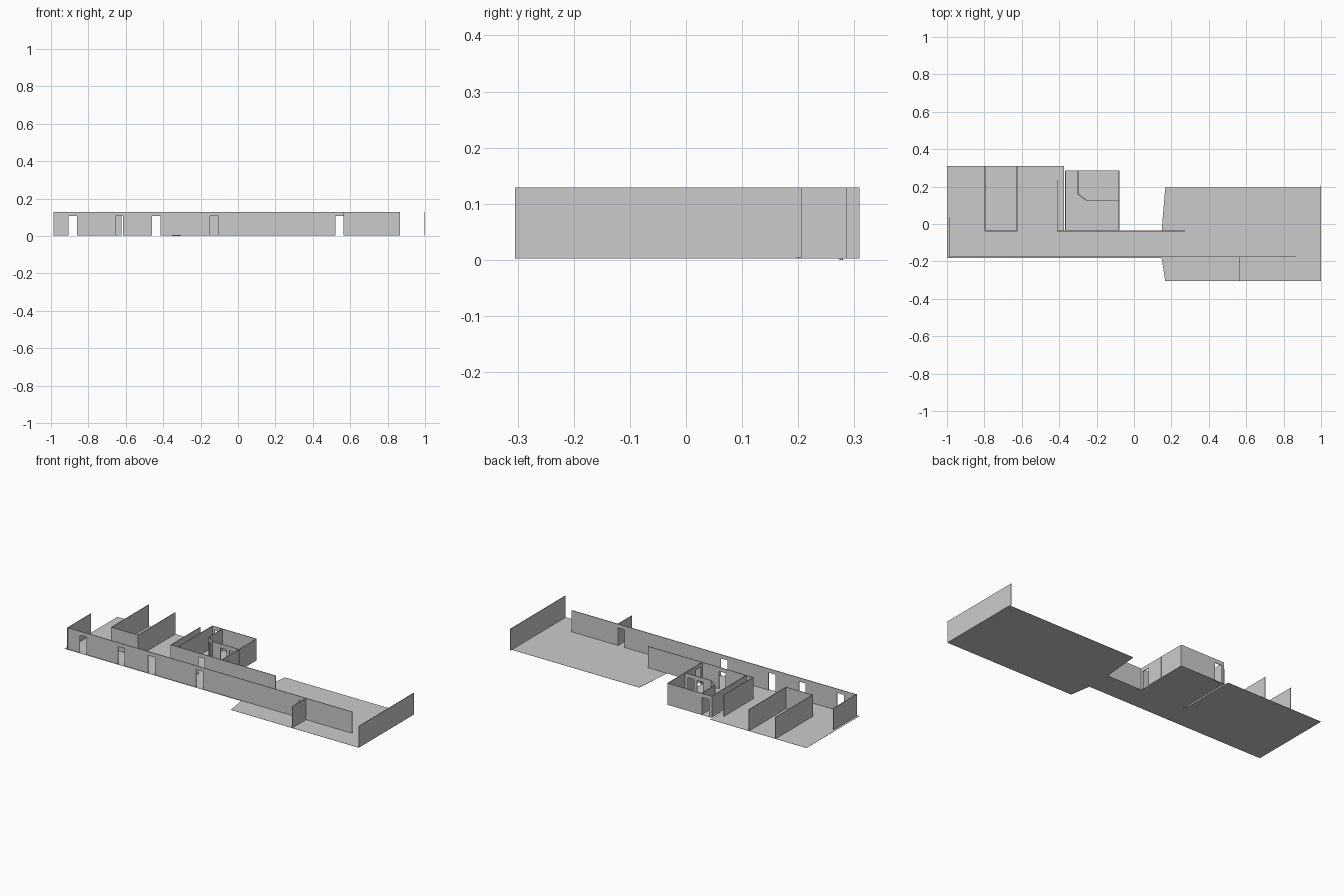
import bpy, bmesh
from mathutils import Vector

if "Cube" in bpy.data.objects:
    bpy.data.objects.remove(bpy.data.objects["Cube"])

BASE, TOP, DOOR_TOP, THICK = 0.003, 0.129, 0.106, 0.004


def make_object(name, bm):
    bmesh.ops.recalc_face_normals(bm, faces=bm.faces)
    mesh = bpy.data.meshes.new(name)
    bm.to_mesh(mesh)
    bm.free()
    obj = bpy.data.objects.new(name, mesh)
    bpy.context.collection.objects.link(obj)
    return obj


def slab(name, outline, z0, z1):
    """Flat outline extruded upwards."""
    bm = bmesh.new()
    face = bm.faces.new([bm.verts.new((x, y, z0)) for x, y in outline])
    ext = bmesh.ops.extrude_face_region(bm, geom=[face])
    for v in ext["geom"]:
        if isinstance(v, bmesh.types.BMVert):
            v.co.z = z1
    return make_object(name, bm)


def wall(name, a, b, doors=()):
    """Thin wall from a to b; doors are (start, end) distances along it."""
    a, b = Vector((*a, 0)), Vector((*b, 0))
    length = (b - a).length
    along = (b - a).normalized()
    side = Vector((-along.y, along.x, 0)) * THICK / 2
    # Side profile with door notches cut up from the base
    profile = [(0, BASE)]
    for s, e in doors:
        profile += [(s, BASE), (s, DOOR_TOP), (e, DOOR_TOP), (e, BASE)]
    profile += [(length, BASE), (length, TOP), (0, TOP)]
    bm = bmesh.new()
    face = bm.faces.new([bm.verts.new(a + along * d - side + Vector((0, 0, z)))
                         for d, z in profile])
    ext = bmesh.ops.extrude_face_region(bm, geom=[face])
    verts = [g for g in ext["geom"] if isinstance(g, bmesh.types.BMVert)]
    bmesh.ops.translate(bm, verts=verts, vec=side * 2)
    return make_object(name, bm)


# Floor: west rooms, corridor, small rooms and the east hall in one outline
floor = [(-1, -0.182), (0.148, -0.182), (0.167, -0.305), (0.998, -0.305),
         (0.998, 0.195), (0.167, 0.195), (0.148, -0.036), (-0.08, -0.036),
         (-0.08, 0.287), (-0.364, 0.287), (-0.364, -0.036), (-0.374, -0.036),
         (-0.374, 0.309), (-1, 0.309)]
slab("floor", floor, 0.0022, BASE)

# Threshold below the back door
slab("threshold", [(-0.352, 0.274), (-0.304, 0.274), (-0.304, 0.28), (-0.352, 0.28)],
     0.0, BASE)

# Corridor walls
x0 = -0.985
front_doors = [(-0.905, -0.86), (-0.655, -0.615), (-0.46, -0.415),
               (-0.15, -0.105), (0.52, 0.563)]
wall("corridor_front_wall", (x0, -0.175), (0.865, -0.175),
     [(s - x0, e - x0) for s, e in front_doors])
wall("corridor_back_wall_west", (-0.797, -0.037), (-0.623, -0.037))
wall("corridor_back_wall_east", (-0.411, -0.037), (0.272, -0.037), [(0.18, 0.222)])

# Cross walls
for name, x, y0, y1 in [("west_end_wall", -0.985, -0.18, 0.038),
                        ("west_room_wall", -0.797, -0.037, 0.309),
                        ("middle_room_wall", -0.625, -0.037, 0.309),
                        ("niche_wall", -0.41, -0.037, 0.235),
                        ("front_hall_partition", 0.565, -0.303, -0.175),
                        ("east_end_wall", 0.998, -0.305, 0.206)]:
    wall(name, (x, y0), (x, y1))

# Small room block
wall("block_west_wall", (-0.366, -0.037), (-0.366, 0.285))
wall("block_back_wall", (-0.366, 0.285), (-0.08, 0.285), [(0.015, 0.06)])
wall("block_east_wall", (-0.08, -0.037), (-0.08, 0.285), [(0.015, 0.06)])
wall("inner_side_wall", (-0.3, 0.285), (-0.3, 0.16))
wall("inner_corner_wall", (-0.3, 0.16), (-0.25, 0.124), [(0.01, 0.052)])
wall("inner_front_wall", (-0.25, 0.124), (-0.076, 0.124), [(0.05, 0.09), (0.11, 0.15)])
